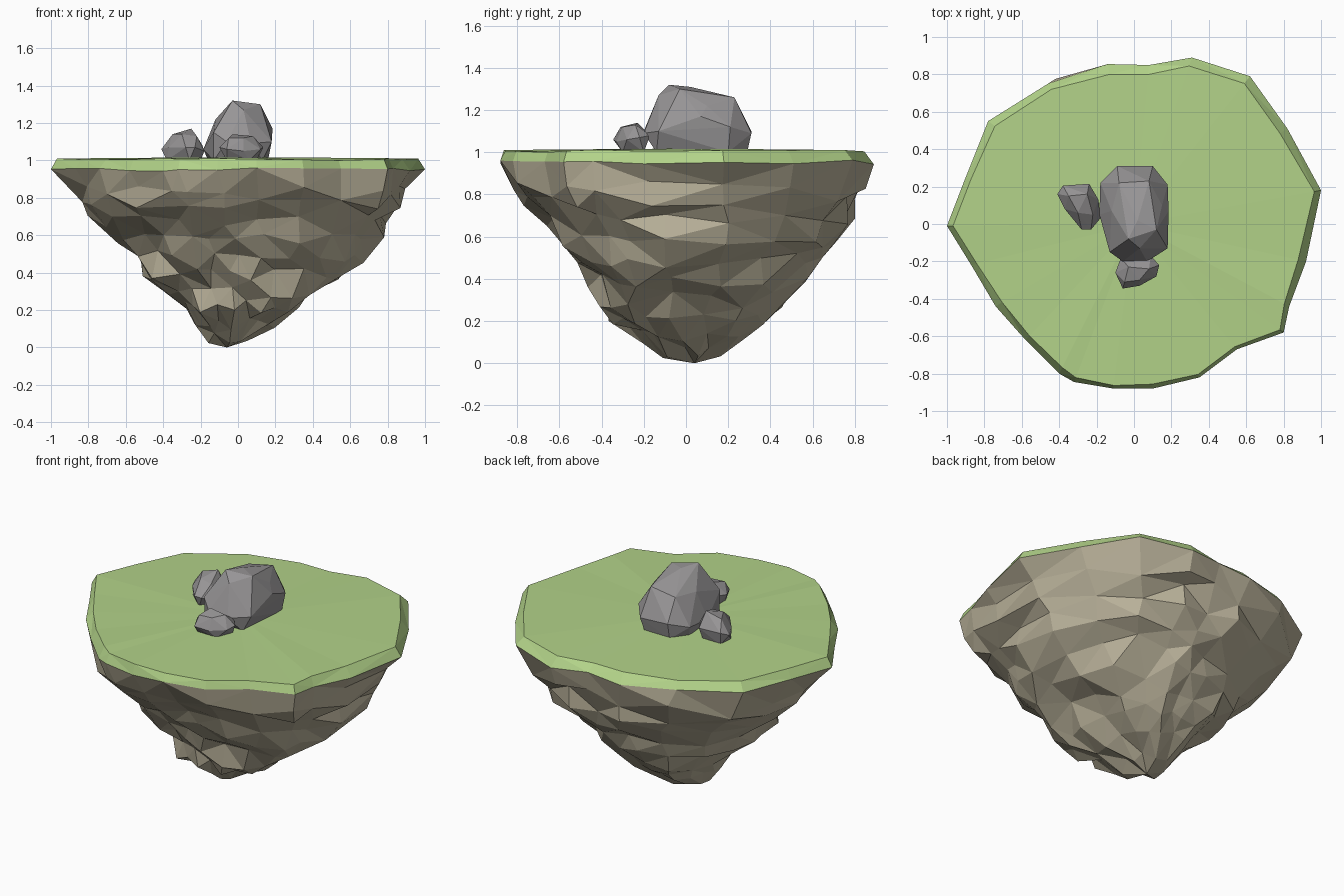
import bpy, bmesh, random
from mathutils import Vector

if "Cube" in bpy.data.objects:
    bpy.data.objects.remove(bpy.data.objects["Cube"])

random.seed(12)


def material(name, rgb):
    m = bpy.data.materials.new(name)
    m.diffuse_color = (*rgb, 1)
    m.use_nodes = True
    m.node_tree.nodes["Principled BSDF"].inputs["Base Color"].default_value = m.diffuse_color
    return m


GRASS = material("grass green", (0.445, 0.645, 0.248))
ROCK = material("earthy rock", (0.49, 0.445, 0.325))
STONE = material("grey stone", (0.31, 0.30, 0.305))


def finish(bm, name, mat):
    bmesh.ops.recalc_face_normals(bm, faces=bm.faces[:])
    me = bpy.data.meshes.new(name)
    bm.to_mesh(me)
    bm.free()
    me.materials.append(mat)
    ob = bpy.data.objects.new(name, me)
    bpy.context.collection.objects.link(ob)
    return ob


def bridge(bm, low, high):
    n = len(low)
    for i in range(n):
        j = (i + 1) % n
        bm.faces.new((low[i], low[j], high[j], high[i]))


def fan(bm, ring, tip):
    for i in range(len(ring)):
        bm.faces.new((ring[i], ring[(i + 1) % len(ring)], tip))


# Island rim seen from above
RIM = [(-1, -.01), (-.87, -.22), (-.74, -.44), (-.58, -.62), (-.40, -.80),
       (-.32, -.845), (-.11, -.88), (.10, -.88), (.35, -.82), (.55, -.67),
       (.80, -.58), (.83, -.44), (.92, -.20), (1, .18), (.82, .51),
       (.62, .79), (.31, .89), (.08, .85), (-.14, .855), (-.46, .75),
       (-.78, .55), (-.90, .25)]
LIP = [.955 + random.uniform(-.013, .01) for _ in RIM]

# Rock underside: height, x range, y range, roughness
LEVELS = [(.84, -.87, .92, -.83, .85, .03),
          (.76, -.84, .89, -.77, .82, .05),
          (.67, -.81, .85, -.67, .80, .07),
          (.59, -.66, .79, -.61, .73, .08),
          (.49, -.56, .69, -.56, .65, .09),
          (.39, -.53, .56, -.48, .60, .10),
          (.30, -.42, .45, -.42, .50, .11),
          (.21, -.30, .33, -.38, .41, .10),
          (.13, -.23, .20, -.22, .32, .08),
          (.05, -.16, .05, -.11, .17, .04)]
bm = bmesh.new()
upper = [bm.verts.new((x, y, z)) for (x, y), z in zip(RIM, LIP)]
for z, x0, x1, y0, y1, rough in LEVELS:
    ring = []
    for u, v in RIM:
        r = 1.02 - random.uniform(0, 1.5 * rough)
        # rounder cross-section lower down, with fuller diagonals
        d = Vector((u, v / .89))
        n = d.normalized()
        if n.x < 0 or n.y < 0:
            r *= 1 + .07 * (2 * n.x * n.y) ** 2
        d = d.lerp(n, min(1, 1.8 * (1 - z))) * r
        dz = random.uniform(-.35, .35) * min(rough + .04, .12)
        ring.append(bm.verts.new(((x0 + x1) / 2 + d.x * (x1 - x0) / 2,
                                  (y0 + y1) / 2 + d.y * (y1 - y0) / 2, z + dz)))
    bridge(bm, ring, upper)
    upper = ring
fan(bm, upper, bm.verts.new((-.06, .04, 0)))
# merge close corners into larger irregular facets
for lo, hi, dist in ((.25, .9, .085), (-1, .35, .06)):
    bmesh.ops.remove_doubles(bm, verts=[v for v in bm.verts if lo < v.co.z < hi], dist=dist)
bmesh.ops.triangulate(bm, faces=bm.faces[:], quad_method='SHORT_EDGE')
for v in bm.verts:
    v.co.z = max(v.co.z, 0)
min(bm.verts, key=lambda v: v.co.z).co.z = 0
finish(bm, "rock_underside", ROCK)

# Grass cap: bevelled rim, shallower at the back, and nearly flat top
bm = bmesh.new()
low = [bm.verts.new((x, y, z)) for (x, y), z in zip(RIM, LIP)]
top = []
for x, y in RIM:
    k = .96 - .015 * y + random.uniform(-.015, .012)
    top.append(bm.verts.new((x * k, y * k, random.uniform(1.0, 1.012))))
bridge(bm, low, top)
fan(bm, top, bm.verts.new((0, 0, 1.018)))
bmesh.ops.triangulate(bm, faces=bm.faces[:])
finish(bm, "grass_cap", GRASS)


# Boulders: faceted hulls around a few corner points
def boulder(name, pts):
    bm = bmesh.new()
    for p in pts:
        bm.verts.new(p)
    res = bmesh.ops.convex_hull(bm, input=bm.verts[:])
    junk = {g for g in res["geom_interior"] + res["geom_unused"]
            if isinstance(g, bmesh.types.BMVert)}
    bmesh.ops.delete(bm, geom=list(junk), context='VERTS')
    finish(bm, name, STONE)


boulder("large_boulder", [
    (-.13, -.14, 1.0), (.13, -.14, 1.0), (.16, .2, 1.0), (.08, .29, 1.0), (-.09, .29, 1.0), (-.16, .2, 1.0),
    (-.06, -.2, 1.1), (.07, -.2, 1.09), (.18, -.13, 1.1), (.185, .07, 1.17),
    (.18, .21, 1.12), (.1, .31, 1.09), (-.09, .31, 1.1), (-.18, .22, 1.07),
    (-.185, .05, 1.06), (-.13, -.15, 1.15), (-.12, .07, 1.22), (-.08, .22, 1.23),
    (.08, .23, 1.26), (.15, .1, 1.22), (.12, -.03, 1.30), (.03, -.13, 1.27),
    (-.03, -.08, 1.32), (.02, .02, 1.31)])
boulder("left_boulder", [
    (-.38, .1, 1.0), (-.37, .19, 1.0), (-.25, .19, 1.0), (-.2, .06, 1.0), (-.26, -.01, 1.0),
    (-.41, .16, 1.06), (-.38, .205, 1.08), (-.24, .215, 1.08), (-.19, .13, 1.08),
    (-.18, .03, 1.05), (-.23, -.03, 1.07), (-.28, -.03, 1.07), (-.37, .08, 1.07),
    (-.35, .15, 1.14), (-.25, .16, 1.17), (-.22, .05, 1.13), (-.3, .06, 1.14)])
boulder("front_boulder", [
    (-.06, -.3, 1.0), (.06, -.3, 1.0), (.1, -.2, 1.0), (-.06, -.2, 1.0),
    (-.10, -.26, 1.07), (-.06, -.345, 1.06), (.03, -.33, 1.05), (.12, -.28, 1.06),
    (.135, -.22, 1.07), (.09, -.17, 1.08), (-.07, -.18, 1.08),
    (-.05, -.31, 1.12), (.03, -.3, 1.12), (.08, -.24, 1.13), (-.03, -.23, 1.14)])
